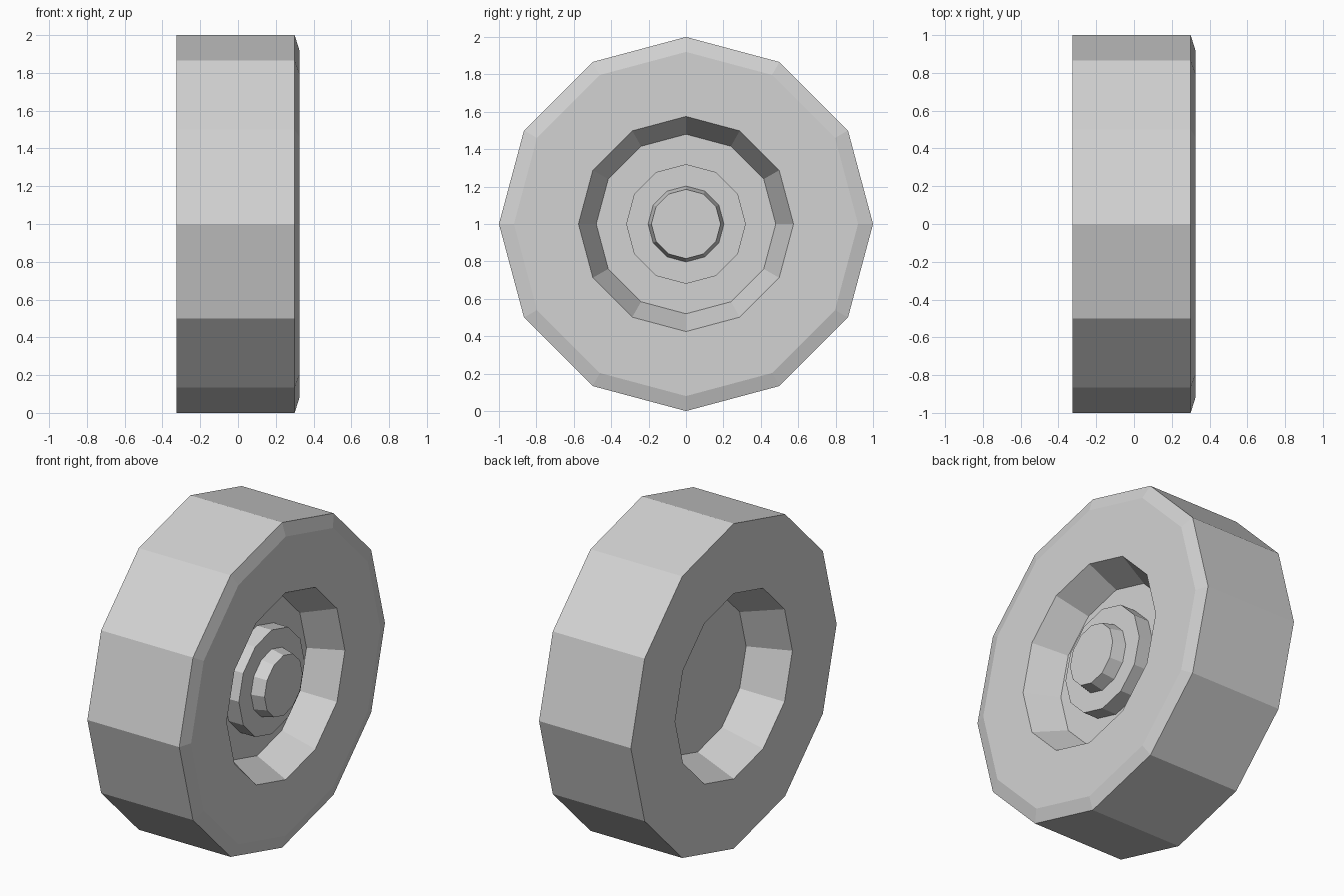
import bpy
import bmesh
from math import sin, cos, pi

SIDES = 12
cube = bpy.data.objects.get("Cube")
if cube:
    bpy.data.objects.remove(cube, do_unlink=True)

grey = bpy.data.materials.new("plain grey")
grey.use_nodes = True
colour = (0.65, 0.65, 0.65, 1)
grey.diffuse_color = colour
grey.node_tree.nodes["Principled BSDF"].inputs["Base Color"].default_value = colour


def turned(name, profile):
    """Solid turned about the wheel axle from (x, radius) points, flat at both ends."""
    bm = bmesh.new()
    angles = [2 * pi * i / SIDES for i in range(SIDES)]
    rings = [[bm.verts.new((x, r * sin(a), 1 + r * cos(a))) for a in angles]
             for x, r in profile]
    for a, b in zip(rings, rings[1:]):
        for i in range(SIDES):
            j = (i + 1) % SIDES
            bm.faces.new((a[i], a[j], b[j], b[i]))
    bm.faces.new(rings[0])
    bm.faces.new(rings[-1])
    bmesh.ops.recalc_face_normals(bm, faces=bm.faces)
    mesh = bpy.data.meshes.new(name)
    bm.to_mesh(mesh)
    bm.free()
    mesh.materials.append(grey)
    obj = bpy.data.objects.new(name, mesh)
    bpy.context.collection.objects.link(obj)
    return obj


# Wheel body: inner recess, square inner edge, tread, chamfer, outer recess
turned("wheel_body", [(-0.08, 0.47), (-0.325, 0.57), (-0.325, 1.0), (0.30, 1.0),
                      (0.325, 0.92), (0.325, 0.575), (0.13, 0.48)])

# Stepped hub on the outer side
turned("hub", [(0.12, 0.32), (0.23, 0.32)])
turned("hub_cap", [(0.22, 0.205), (0.31, 0.185)])
